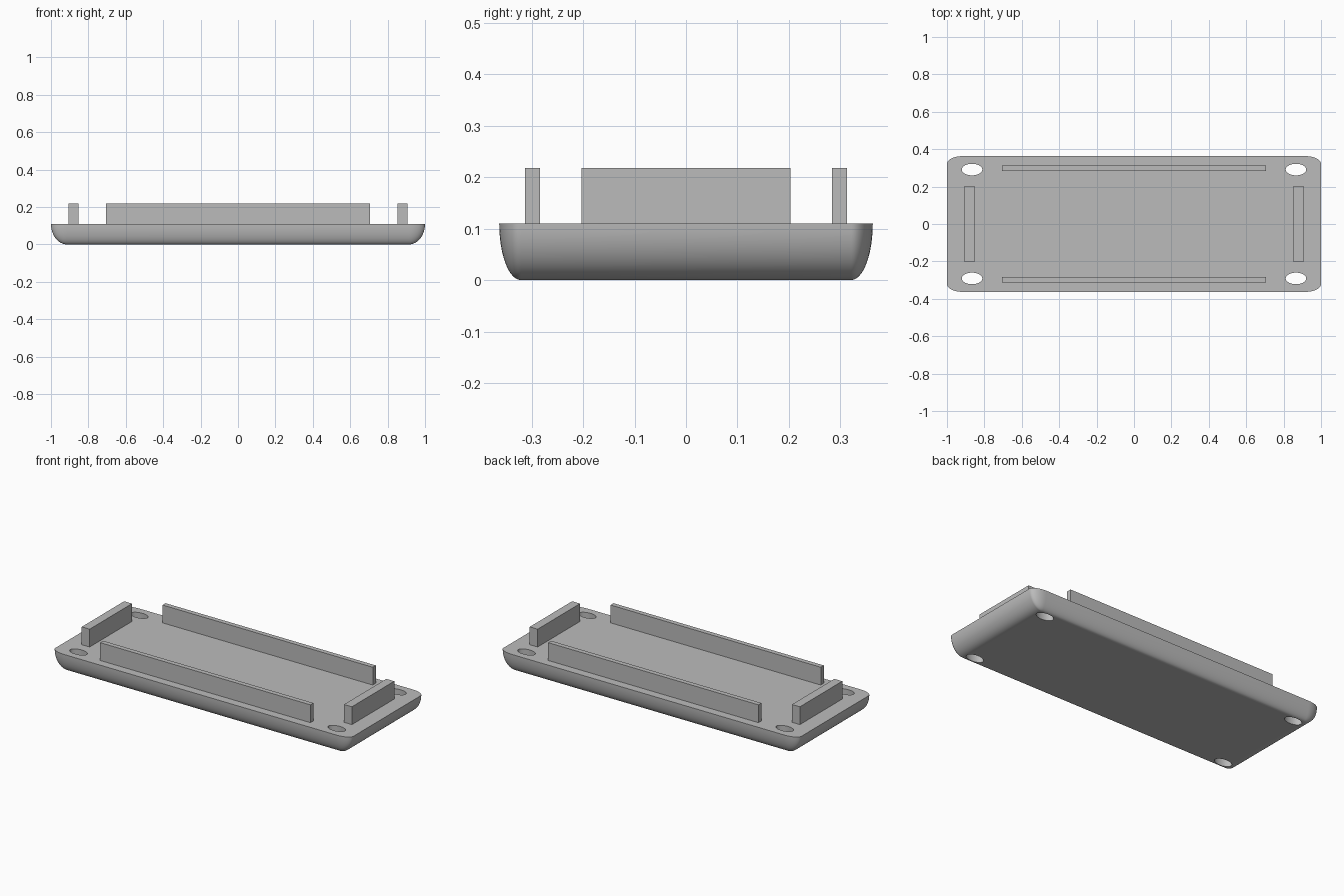
import bpy, bmesh
from math import sin, cos, pi, radians

if "Cube" in bpy.data.objects:
    bpy.data.objects.remove(bpy.data.objects["Cube"], do_unlink=True)

HALF_X, HALF_Y, PLATE_H, TOP = 1.0, 0.363, 0.11, 0.218
ROUND_X, ROUND_Y = 0.085, 0.042
STEPS = 12

grey = bpy.data.materials.new("plain grey")
grey.use_nodes = True
colour = (0.5, 0.5, 0.5, 1)
grey.diffuse_color = colour
grey.node_tree.nodes["Principled BSDF"].inputs["Base Color"].default_value = colour


def add_object(name, bm):
    bmesh.ops.recalc_face_normals(bm, faces=bm.faces)
    mesh = bpy.data.meshes.new(name)
    bm.to_mesh(mesh)
    bm.free()
    mesh.materials.append(grey)
    obj = bpy.data.objects.new(name, mesh)
    bpy.context.collection.objects.link(obj)
    return obj


def rounded_ring(bm, scale, z):
    """Rounded rectangle outline whose corner size shrinks with scale."""
    verts = []
    for q, (sx, sy) in enumerate([(1, 1), (-1, 1), (-1, -1), (1, -1)]):
        for i in range(STEPS + 1):
            a = (q + i / STEPS) * pi / 2
            verts.append(bm.verts.new((
                sx * (HALF_X - ROUND_X) + ROUND_X * scale * cos(a),
                sy * (HALF_Y - ROUND_Y) + ROUND_Y * scale * sin(a), z)))
    return verts


def box(name, x0, x1, y0, y1, z0, z1):
    bm = bmesh.new()
    bmesh.ops.create_cube(bm, size=1)
    for v in bm.verts:
        v.co = (x1 if v.co.x > 0 else x0, y1 if v.co.y > 0 else y0,
                z1 if v.co.z > 0 else z0)
    return add_object(name, bm)


# Base plate: flat top, rounded sides curving in to a flat bottom
bm = bmesh.new()
rings = []
for k in range(STEPS + 1):
    a = k / STEPS * pi / 2
    rings.append(rounded_ring(bm, cos(a), PLATE_H * (1 - sin(a))))
for upper, lower in zip(rings, rings[1:]):
    for i in range(len(upper)):
        j = (i + 1) % len(upper)
        bm.faces.new((upper[i], upper[j], lower[j], lower[i]))
bm.faces.new(rings[0])
bm.faces.new(rings[-1])
bmesh.ops.remove_doubles(bm, verts=bm.verts, dist=1e-5)
plate = add_object("base_plate", bm)

# Oval through holes in the four corners
for sx in (-1, 1):
    for sy in (-1, 1):
        bm = bmesh.new()
        bmesh.ops.create_cone(bm, cap_ends=True, segments=40,
                              radius1=1, radius2=1, depth=1)
        for v in bm.verts:
            v.co = (sx * 0.866 + v.co.x * 0.055,
                    sy * 0.291 + v.co.y * 0.031, v.co.z)
        cutter = add_object("hole_cutter", bm)
        cutter.hide_render = True
        cut = plate.modifiers.new("corner hole", "BOOLEAN")
        cut.object = cutter
        cut.solver = "EXACT"
        bpy.context.view_layer.objects.active = plate
        bpy.ops.object.modifier_apply(modifier=cut.name)
        bpy.data.objects.remove(cutter, do_unlink=True)

bpy.ops.object.select_all(action="DESELECT")
plate.select_set(True)
bpy.context.view_layer.objects.active = plate
bpy.ops.object.shade_smooth_by_angle(angle=radians(35))

# Upright walls along the four sides
for s, name in ((-1, "front_wall"), (1, "back_wall")):
    ys = sorted((s * 0.284, s * 0.313))
    box(name, -0.705, 0.705, *ys, PLATE_H, TOP)
for s, name in ((-1, "right_wall"), (1, "left_wall")):
    xs = sorted((s * 0.853, s * 0.906))
    box(name, *xs, -0.203, 0.203, PLATE_H, TOP)
